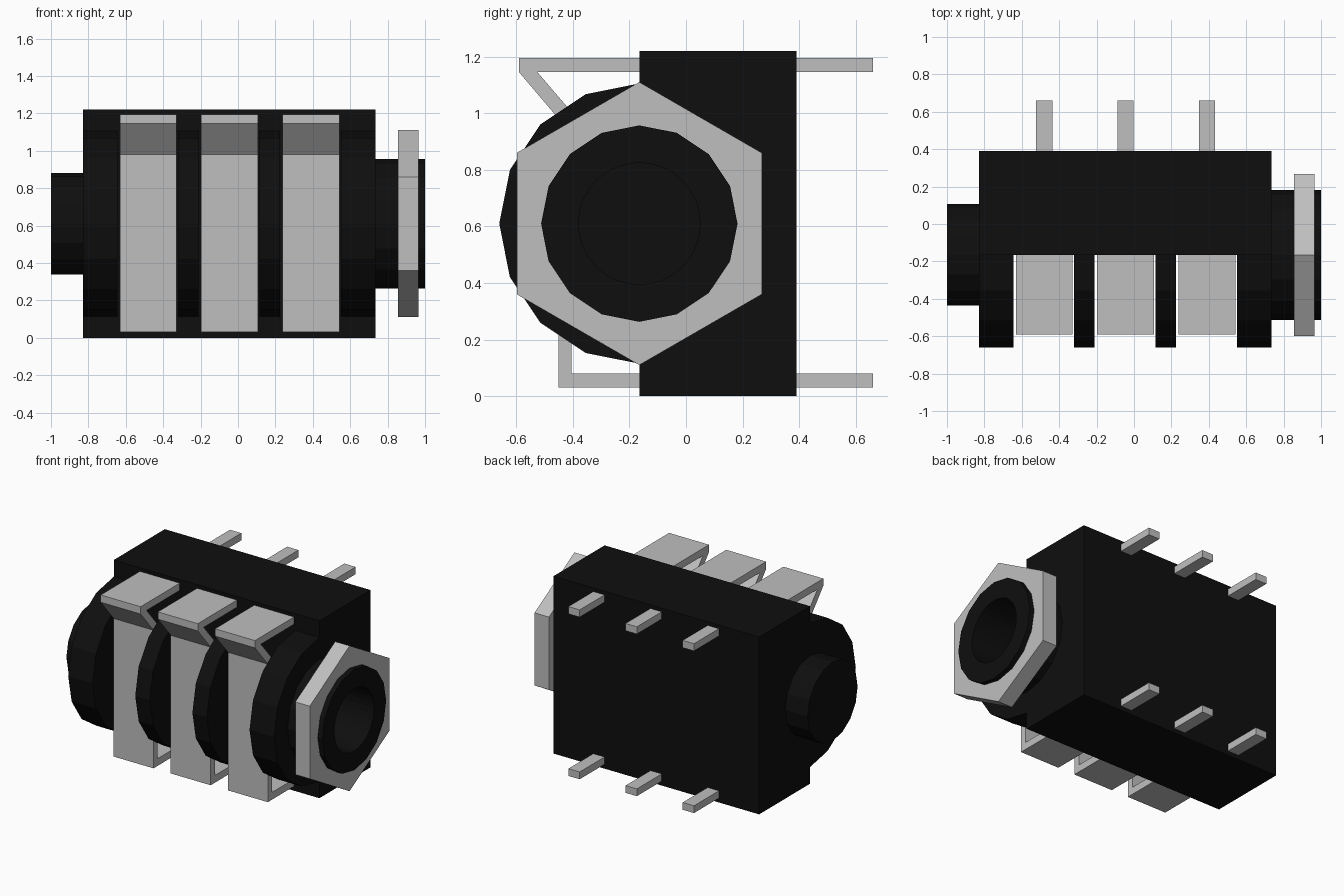
import bpy, bmesh, math

cube = bpy.data.objects.get("Cube")
if cube:
    bpy.data.objects.remove(cube, do_unlink=True)

AXIS_Y, AXIS_Z = -0.165, 0.61   # centre line of the socket


def material(name, value):
    mat = bpy.data.materials.new(name)
    mat.use_nodes = True
    color = (value, value, value, 1)
    mat.diffuse_color = color
    mat.node_tree.nodes["Principled BSDF"].inputs["Base Color"].default_value = color
    return mat


black = material("black plastic", 0.0045)
metal = material("grey metal", 0.52)


def prism(name, outline, x0, x1, mat):
    """Extrude a (y, z) outline along x."""
    bm = bmesh.new()
    face = bm.faces.new([bm.verts.new((x0, y, z)) for y, z in outline])
    ext = bmesh.ops.extrude_face_region(bm, geom=[face])
    moved = [v for v in ext["geom"] if isinstance(v, bmesh.types.BMVert)]
    bmesh.ops.translate(bm, verts=moved, vec=(x1 - x0, 0, 0))
    bmesh.ops.recalc_face_normals(bm, faces=bm.faces)
    mesh = bpy.data.meshes.new(name)
    bm.to_mesh(mesh)
    bm.free()
    mesh.materials.append(mat)
    obj = bpy.data.objects.new(name, mesh)
    bpy.context.collection.objects.link(obj)
    return obj


def ring(radius, sides, start=0.0, sweep=2 * math.pi):
    """Points around the socket axis; a partial sweep includes both ends."""
    count = sides if sweep > 6 else sides + 1
    return [(AXIS_Y + radius * math.cos(start + sweep * i / sides),
             AXIS_Z + radius * math.sin(start + sweep * i / sides))
            for i in range(count)]


def rect(y0, y1, z0, z1):
    return [(y0, z0), (y1, z0), (y1, z1), (y0, z1)]


def cut(targets, radius, sides, x0, x1):
    """Bore a hole along the socket axis."""
    cutter = prism("bore_cutter", ring(radius, sides), x0, x1, black)
    cutter.hide_render = True
    for obj in targets:
        mod = obj.modifiers.new("bore", 'BOOLEAN')
        mod.operation = 'DIFFERENCE'
        mod.solver = 'EXACT'
        mod.object = cutter
        bpy.context.view_layer.objects.active = obj
        bpy.ops.object.modifier_apply(modifier=mod.name)
    bpy.data.objects.remove(cutter, do_unlink=True)


# Housing block, with half-round flanges on its front
body = prism("housing", rect(AXIS_Y, 0.39, 0, 1.22), -0.83, 0.735, black)
flanges = [prism(f"flange_{i + 1}", ring(0.495, 8, math.pi / 2, math.pi), x0, x1, black)
           for i, (x0, x1) in enumerate([(-0.83, -0.645), (-0.32, -0.21),
                                         (0.115, 0.225), (0.55, 0.735)])]

# Rear stub and threaded sleeve
prism("rear_stub", ring(0.272, 16), -1.0, -0.83, black)
sleeve = prism("sleeve", ring(0.347, 16), 0.735, 1.0, black)
cut([sleeve, body, flanges[3]], 0.215, 32, 0.6, 1.1)

# Hexagonal nut around the sleeve
nut = prism("hex_nut", ring(0.5, 6, math.pi / 2), 0.855, 0.965, metal)
cut([nut], 0.347, 16, 0.8, 1.05)

# Bent spring contacts with a pin at the top and bottom of the back
contact = [(-0.165, 1.195), (-0.59, 1.195), (-0.59, 1.145), (-0.45, 0.98),
           (-0.45, 0.03), (-0.165, 0.03), (-0.165, 0.08), (-0.405, 0.08),
           (-0.405, 1.005), (-0.525, 1.145), (-0.165, 1.145)]
for i, x in enumerate((-0.48, -0.045, 0.39)):
    prism(f"contact_{i + 1}", contact, x - 0.152, x + 0.152, metal)
    for level, z in (("lower", 0.03), ("upper", 1.145)):
        prism(f"{level}_pin_{i + 1}", rect(0.39, 0.66, z, z + 0.05),
              x - 0.043, x + 0.043, metal)
